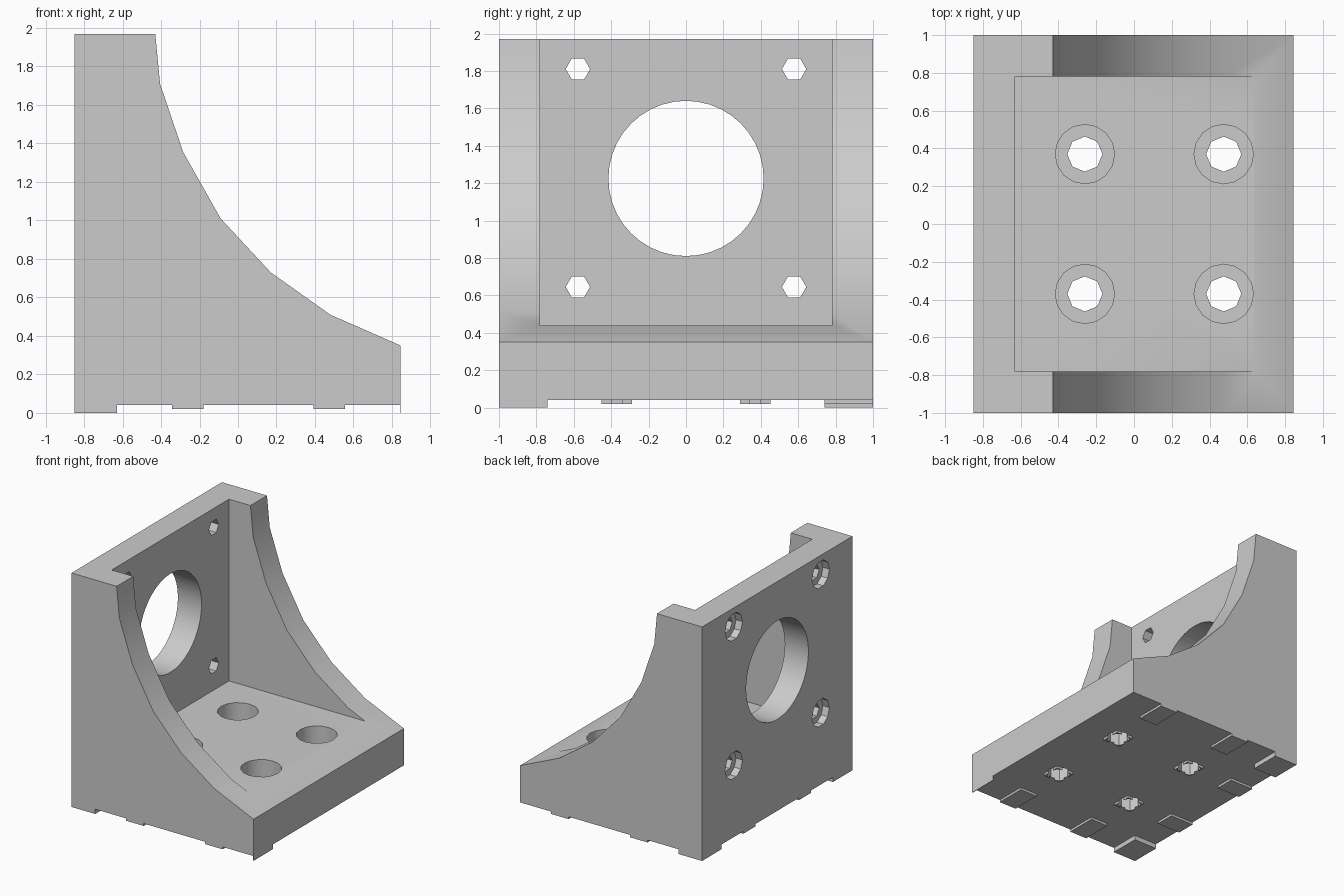
import bpy, bmesh, math
from mathutils import Matrix, Vector

if "Cube" in bpy.data.objects:
    bpy.data.objects.remove(bpy.data.objects["Cube"], do_unlink=True)

grey = bpy.data.materials.new("plain_grey")
grey.use_nodes = True
GREY = (0.6, 0.6, 0.6, 1)
grey.diffuse_color = GREY
grey.node_tree.nodes["Principled BSDF"].inputs["Base Color"].default_value = GREY


def finish(name, bm):
    bmesh.ops.recalc_face_normals(bm, faces=bm.faces)
    mesh = bpy.data.meshes.new(name)
    bm.to_mesh(mesh)
    bm.free()
    mesh.materials.append(grey)
    obj = bpy.data.objects.new(name, mesh)
    bpy.context.collection.objects.link(obj)
    return obj


def add_box(bm, x0, x1, y0, y1, z0, z1):
    centre = Vector((x0 + x1, y0 + y1, z0 + z1)) / 2
    size = Matrix.Diagonal((x1 - x0, y1 - y0, z1 - z0, 1))
    bmesh.ops.create_cube(bm, size=1, matrix=Matrix.Translation(centre) @ size)


def cylinder(start, end, radius, sides):
    """Cutter between two points along z or x, with a vertex on the first axis."""
    a, b = Vector(start), Vector(end)
    turn = Matrix.Rotation(math.pi / 2, 4, "Y") if a.x != b.x else Matrix()
    bm = bmesh.new()
    bmesh.ops.create_cone(bm, cap_ends=True, segments=sides, radius1=radius, radius2=radius,
                          depth=(b - a).length, matrix=Matrix.Translation((a + b) / 2) @ turn @
                          Matrix.Rotation(math.pi / 2, 4, "Z") @ Matrix.Rotation(math.pi / 2, 4, "Z"))
    return finish("cutter", bm)


def cut(target, cutter):
    mod = target.modifiers.new("cut", "BOOLEAN")
    mod.operation, mod.solver, mod.object = "DIFFERENCE", "EXACT", cutter
    bpy.ops.object.select_all(action="DESELECT")
    bpy.context.view_layer.objects.active = target
    target.select_set(True)
    bpy.ops.object.modifier_apply(modifier=mod.name)
    bpy.data.objects.remove(cutter, do_unlink=True)


# Main sizes
BACK, FRONT, WALL = -0.85, 0.845, -0.63
UNDER, FLOOR, TOP = 0.04, 0.44, 1.97
BOLT_X, BOLT_Y = (-0.26, 0.475), (-0.37, 0.37)

# Bracket body: side profile with a concave slope, drawn across the width
profile = [(BACK, UNDER), (BACK, TOP), (-0.43, TOP), (-0.405, 1.71), (-0.285, 1.355),
           (-0.09, 1.01), (0.17, 0.73), (0.48, 0.51), (FRONT, 0.35), (FRONT, UNDER)]
bm = bmesh.new()
face = bm.faces.new([bm.verts.new((x, -1, z)) for x, z in profile])
side = bmesh.ops.extrude_face_region(bm, geom=[face])
bmesh.ops.translate(bm, vec=(0, 2, 0),
                    verts=[v for v in side["geom"] if isinstance(v, bmesh.types.BMVert)])
body = finish("bracket_body", bm)

# Pocket between the two side cheeks
bm = bmesh.new()
add_box(bm, WALL, 1.2, -0.78, 0.78, FLOOR, 2.4)
cut(body, finish("cutter", bm))

# Large round opening and four screw holes in the upright wall
cut(body, cylinder((-1, 0, 1.225), (-0.5, 0, 1.225), 0.415, 40))
for y in (-0.578, 0.578):
    for z in (0.645, 1.81):
        cut(body, cylinder((-1, y, z), (-0.5, y, z), 0.065, 6))
        cut(body, cylinder((-1, y, z), (-0.79, y, z), 0.115, 10))

# Feet under the base: corners, edges and around the bolt holes
bm = bmesh.new()
HALF = 0.082
for s in (-1, 1):
    y0, y1 = sorted((s * 0.74, s))
    add_box(bm, BACK, WALL, y0, y1, 0, UNDER)
    for x in BOLT_X:
        add_box(bm, x - HALF, x + HALF, y0, y1, 0.02, UNDER)
for y in BOLT_Y:
    add_box(bm, BACK, WALL, y - HALF, y + HALF, 0.02, UNDER)
    for x in BOLT_X:
        add_box(bm, x - HALF, x + HALF, y - HALF, y + HALF, 0.02, UNDER)
feet = finish("base_feet", bm)

# Thin lip at one front corner
bm = bmesh.new()
add_box(bm, FRONT - 0.004, FRONT, -1, -0.74, 0, UNDER)
finish("corner_lip", bm)

# Counterbored bolt holes through the base
for x in BOLT_X:
    for y in BOLT_Y:
        cut(body, cylinder((x, y, 0.2), (x, y, 0.8), 0.157, 16))
        for target in (body, feet):
            cut(target, cylinder((x, y, -0.2), (x, y, 0.6), 0.093, 8))

# Smooth the slope and round openings, keep edges sharp
bpy.ops.object.select_all(action="DESELECT")
body.select_set(True)
bpy.context.view_layer.objects.active = body
bpy.ops.object.shade_smooth_by_angle(angle=math.radians(30))
